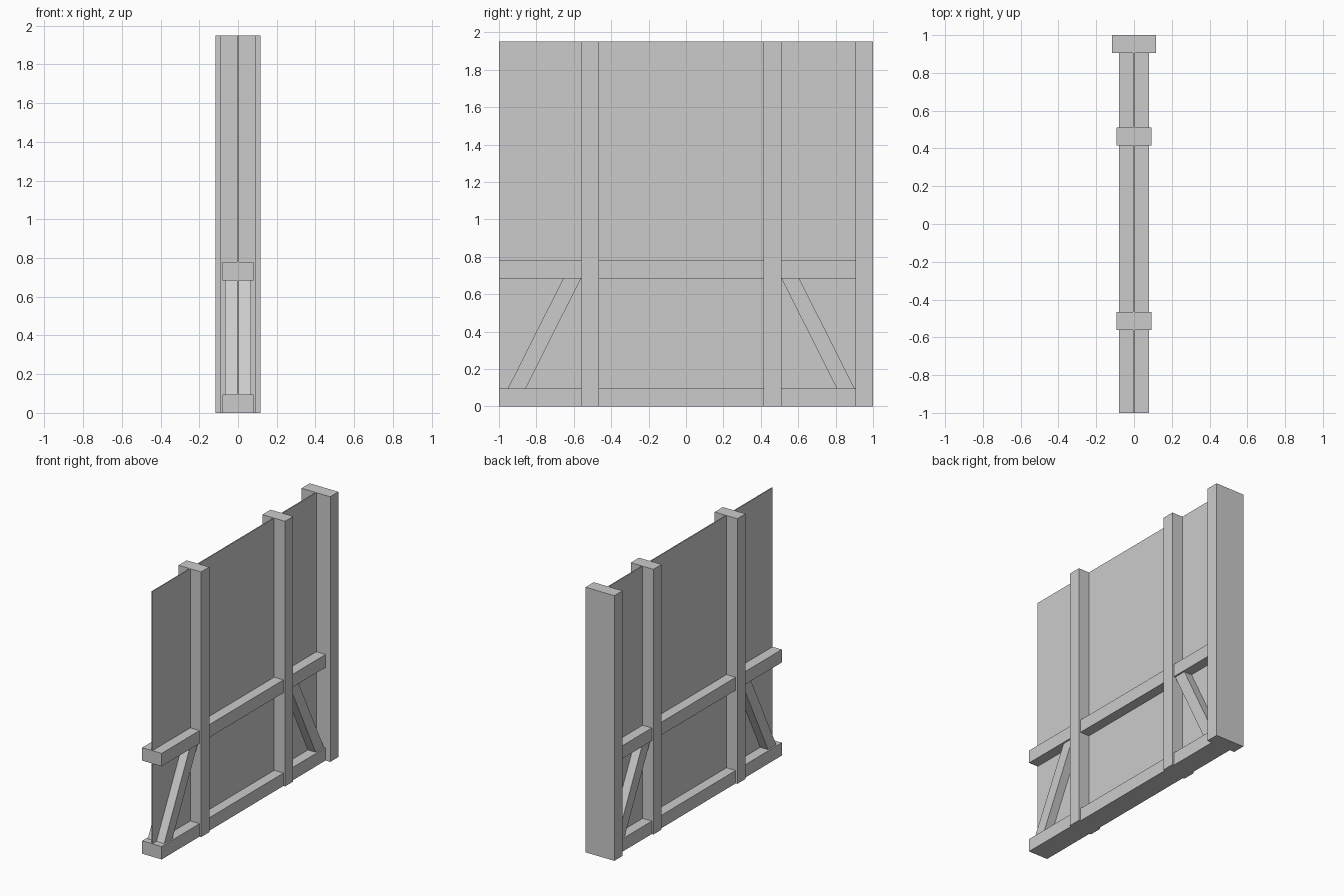
import bpy

if "Cube" in bpy.data.objects:
    bpy.data.objects.remove(bpy.data.objects["Cube"])

H = 1.95   # overall height
T = 0.095  # timber thickness


def prism(name, half_x, profile):
    """Extrude a (y, z) outline symmetrically along x."""
    n = len(profile)
    verts = [(x, y, z) for x in (-half_x, half_x) for y, z in profile]
    faces = [tuple(reversed(range(n))), tuple(range(n, 2 * n))]
    faces += [(i, (i + 1) % n, n + (i + 1) % n, n + i) for i in range(n)]
    mesh = bpy.data.meshes.new(name)
    mesh.from_pydata(verts, [], faces)
    obj = bpy.data.objects.new(name, mesh)
    bpy.context.collection.objects.link(obj)
    return obj


def beam(name, half_x, y0, y1, z0, z1):
    return prism(name, half_x, [(y0, z0), (y1, z0), (y1, z1), (y0, z1)])


# Thin wall sheet running through the middle of the frame
beam("wall_panel", 0.004, -1, 0.95, 0, H)

# Wide end post and two narrower studs
beam("end_post", 0.117, 1 - T, 1, 0, H)
for name, y in (("front_stud", -0.56), ("back_stud", 0.415)):
    beam(name, 0.092, y, y + T, 0, H)

# Horizontal rails
for name, z in (("bottom_rail", 0), ("middle_rail", 0.685)):
    beam(name, 0.079, -1, 1 - T, z, z + T)

# Slanted braces between the rails: bottom and top starting y
for name, yb, yt in (("front_brace", -0.953, -0.656), ("back_brace", 0.807, 0.51)):
    prism(name, 0.067, [(yb, T), (yb + T, T), (yt + T, 0.685), (yt, 0.685)])
